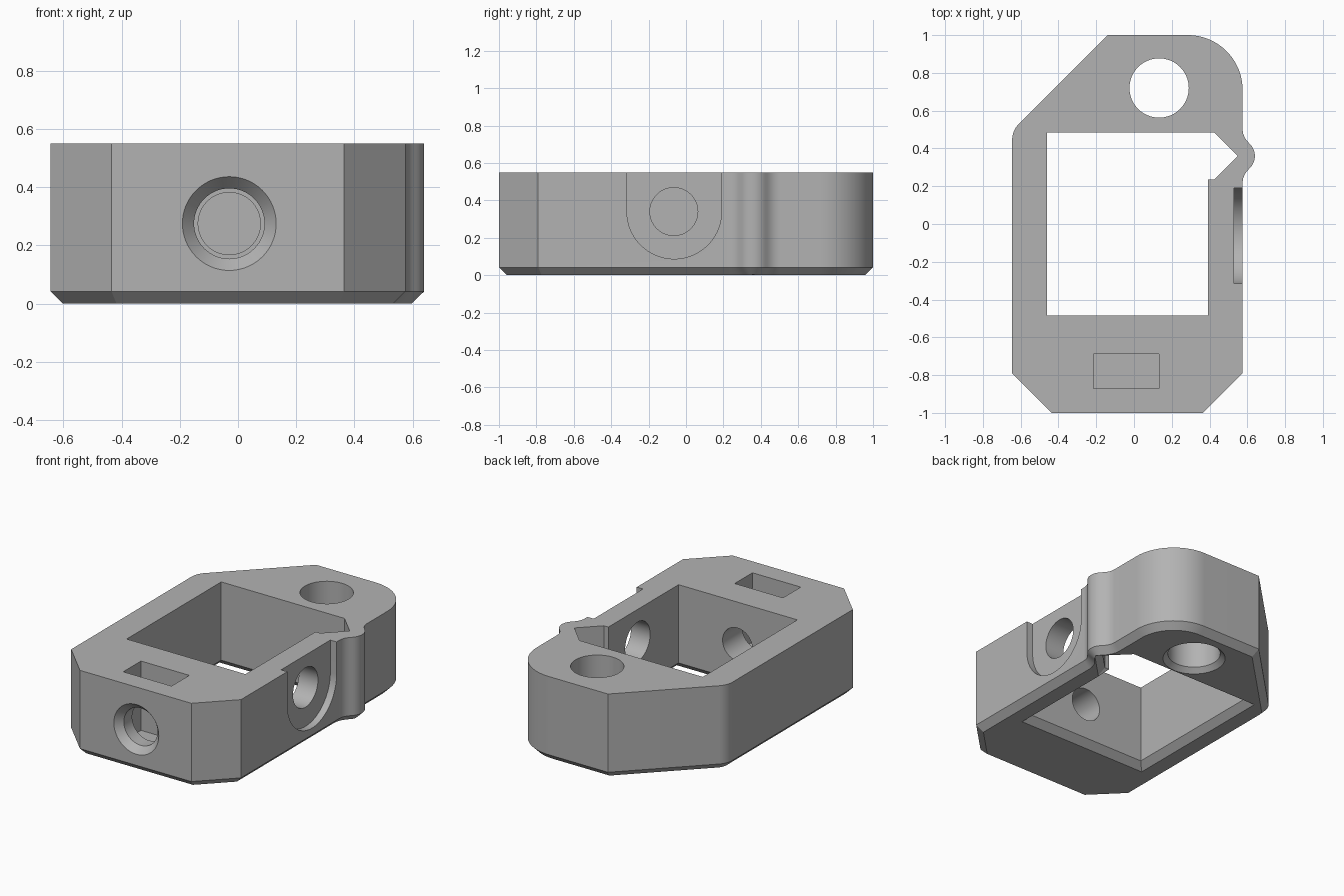
import bpy
import bmesh
from math import sin, cos, radians
from mathutils import Vector

default = bpy.data.objects.get("Cube")
if default:
    bpy.data.objects.remove(default, do_unlink=True)

HEIGHT = 0.55
CHAMFER = 0.042

grey = bpy.data.materials.new("plain grey")
grey.use_nodes = True
colour = (0.45, 0.45, 0.45, 1)
grey.diffuse_color = colour
grey.node_tree.nodes["Principled BSDF"].inputs["Base Color"].default_value = colour


def arc(cx, cy, r, start, end, steps):
    """Points on an arc, angles in degrees."""
    angles = [radians(start + (end - start) * i / steps) for i in range(steps + 1)]
    return [(cx + r * cos(a), cy + r * sin(a)) for a in angles]


def circle(cx, cy, r, steps=64):
    return arc(cx, cy, r, 0, 360, steps)[:-1]


def inset(loop, d):
    """Move a counter-clockwise loop inwards by d with mitred corners."""
    pts = [Vector(p) for p in loop]
    result = []
    for i, p in enumerate(pts):
        a = (p - pts[i - 1]).normalized()
        b = (pts[(i + 1) % len(pts)] - p).normalized()
        na, nb = Vector((-a.y, a.x)), Vector((-b.y, b.x))
        result.append(p + (na + nb) * d / (1 + na.dot(nb)))
    return result


def loft(name, sections, axis="z"):
    """Solid through (loop, position) sections stacked along an axis."""
    place = {"x": lambda u, v, w: (w, u, v),
             "y": lambda u, v, w: (u, w, v),
             "z": lambda u, v, w: (u, v, w)}[axis]
    bm = bmesh.new()
    rings = [[bm.verts.new(place(u, v, w)) for u, v in loop] for loop, w in sections]
    bm.faces.new(rings[0])
    bm.faces.new(rings[-1])
    for low, high in zip(rings, rings[1:]):
        for i in range(len(low)):
            bm.faces.new((low[i - 1], low[i], high[i], high[i - 1]))
    bmesh.ops.recalc_face_normals(bm, faces=bm.faces)
    mesh = bpy.data.meshes.new(name)
    bm.to_mesh(mesh)
    bm.free()
    mesh.materials.append(grey)
    obj = bpy.data.objects.new(name, mesh)
    bpy.context.collection.objects.link(obj)
    return obj


def flared(loop, d):
    """Sections for a through cut that widens by d at the underside."""
    return [(inset(loop, -d - 0.01), -0.01), (loop, d), (loop, HEIGHT + 0.1)]


# Outer block with a chamfered lower edge
bump_low = arc(0.672, 0.217, 0.097, 180, 135, 6)
bump_tip = arc(0.55, 0.36, 0.09, -45, 45, 12)
bump_high = arc(0.672, 0.503, 0.097, 225, 180, 6)
outline = ([(-0.435, -1), (0.365, -1), (0.575, -0.79)]
           + bump_low + bump_tip + bump_high
           + arc(0.285, 0.71, 0.29, 0, 90, 24)
           + [(-0.14, 1)] + arc(-0.525, 0.445, 0.12, 135, 180, 8)
           + [(-0.645, -0.79)])
body = loft("bracket_body", [(inset(outline, CHAMFER), 0), (outline, CHAMFER),
                             (outline, HEIGHT)])

# Main opening with its side notch
opening = [(-0.46, -0.485), (0.393, -0.485), (0.393, 0.235), (0.425, 0.235),
           (0.55, 0.36), (0.425, 0.485), (-0.46, 0.485)]
cutters = [loft("main_opening", flared(opening, CHAMFER))]

# Round vertical hole at the back
cutters.append(loft("rod_hole", flared(circle(0.133, 0.72, 0.157), 0.03)))

# Nut pocket sunk into the top
pocket = [(-0.215, -0.87), (0.132, -0.87), (0.132, -0.688), (-0.215, -0.688)]
cutters.append(loft("nut_pocket", [(pocket, 0.1), (pocket, HEIGHT + 0.1)]))

# Countersunk screw hole through the front wall
hole = [(0.163, -1.002), (0.121, -0.955), (0.121, -0.78), (0.107, -0.779), (0.107, -0.4)]
cutters.append(loft("screw_hole", [(circle(-0.03, 0.275, r), y) for r, y in hole], "y"))

# Open-topped round recess and hole in the side wall
seat = arc(-0.063, 0.34, 0.253, 180, 360, 48) + [(0.19, 0.7), (-0.316, 0.7)]
cutters.append(loft("side_recess", [(seat, 0.53), (seat, 0.7)], "x"))
side = circle(-0.065, 0.34, 0.128)
cutters.append(loft("side_hole", [(side, 0.3), (side, 0.6)], "x"))

# Cut every opening out of the block
bpy.context.view_layer.objects.active = body
for cutter in cutters:
    cutter.hide_render = True
    cut = body.modifiers.new(cutter.name, "BOOLEAN")
    cut.operation = "DIFFERENCE"
    cut.solver = "EXACT"
    cut.object = cutter
    bpy.ops.object.modifier_apply(modifier=cut.name)
    bpy.data.objects.remove(cutter, do_unlink=True)

bpy.ops.object.select_all(action="DESELECT")
body.select_set(True)
bpy.ops.object.shade_smooth_by_angle(angle=radians(25))
